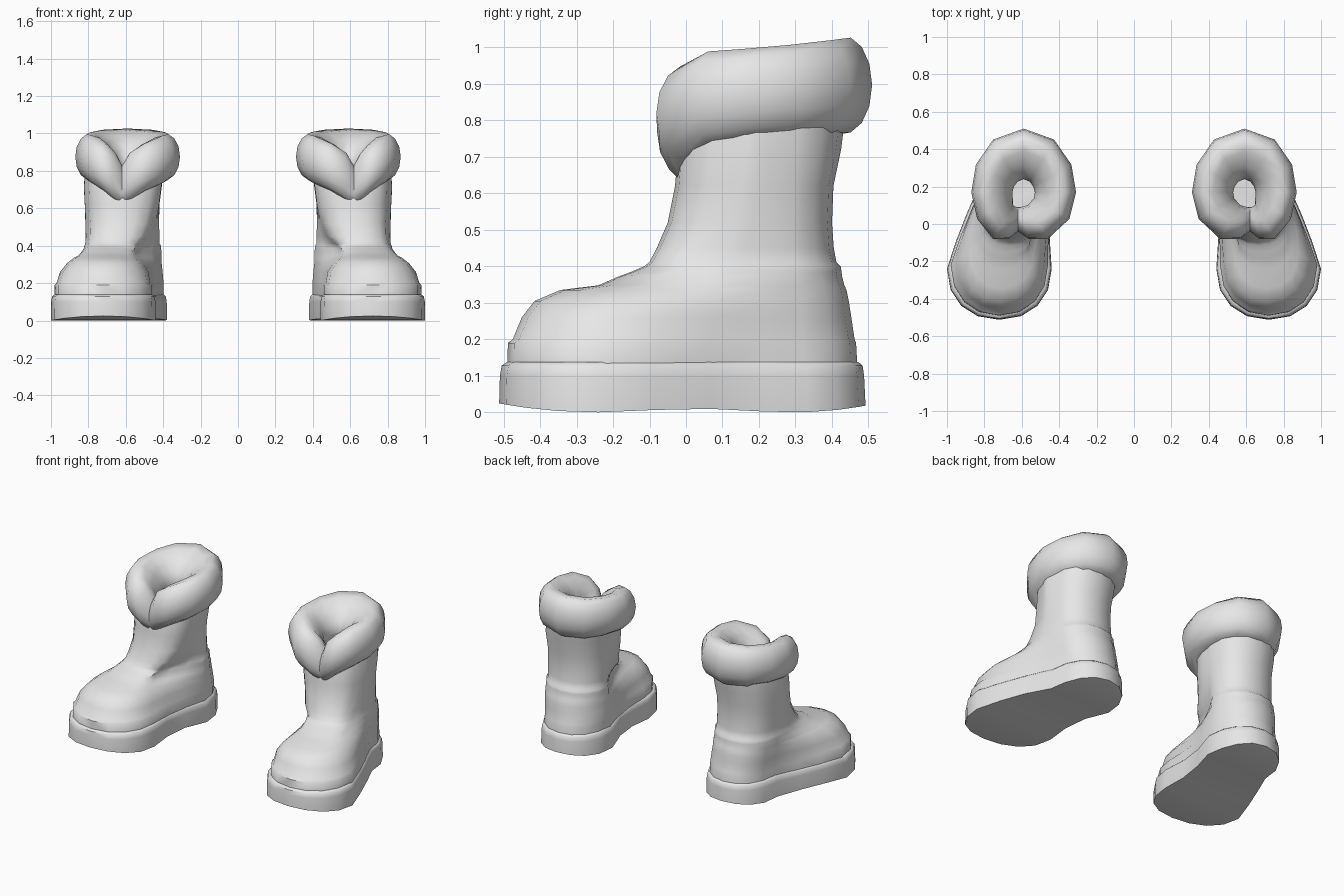
import bpy, bmesh, math

cube = bpy.data.objects.get("Cube")
if cube:
    bpy.data.objects.remove(cube, do_unlink=True)

GREY = (0.8, 0.8, 0.8, 1.0)
mat = bpy.data.materials.new("light_grey")
mat.use_nodes = True
mat.diffuse_color = GREY
mat.node_tree.nodes["Principled BSDF"].inputs["Base Color"].default_value = GREY

HEEL_Y = 0.22   # y of the heel arc's centre
ARC = 8         # segments per half arc
SIDE = 2        # extra points along each side


def spow(v, p):
    return math.copysign(abs(v) ** p, v)


def outline(z, hx, hr, yb, tx, tr, ty, yf, waist=0.0):
    """Foot outline: heel arc, inner side, toe arc, outer side."""
    heel, toe = [], []
    for i in range(ARC + 1):
        a = math.pi * i / ARC
        c, s = spow(math.cos(a), 0.92), spow(math.sin(a), 0.92)
        heel.append((hx + hr * c, HEEL_Y + (yb - HEEL_Y) * s))
        toe.append((tx - tr * c, ty - (ty - yf) * s))

    def between(p, q, inset):
        pts = []
        for i in range(1, SIDE + 1):
            t = i / (SIDE + 1)
            pts.append((p[0] + (q[0] - p[0]) * t + inset, p[1] + (q[1] - p[1]) * t))
        return pts

    ring = heel + between(heel[-1], toe[0], waist) + toe + between(toe[-1], heel[0], 0.01)
    return [(x, y, z) for x, y in ring]


def loft(name, rings, side, closed=False, caps=(), angle=45):
    """Skin a row of rings; side = -1 mirrors it to the right foot."""
    bm = bmesh.new()
    rows = [[bm.verts.new((x * side, y, z)) for x, y, z in r] for r in rings]
    n = len(rows[0])
    pairs = list(zip(rows, rows[1:]))
    if closed:
        pairs.append((rows[-1], rows[0]))
    for a, b in pairs:
        for i in range(n):
            j = (i + 1) % n
            bm.faces.new((a[i], a[j], b[j], b[i]))
    # caps are strips running from heel to toe
    for r in caps:
        mid = ARC // 2
        for k in range(n // 2):
            quad = [rows[r][(mid + d) % n] for d in (k, k + 1, -k - 1, -k)]
            bm.faces.new(list(dict.fromkeys(quad)))
    bmesh.ops.recalc_face_normals(bm, faces=bm.faces)
    mesh = bpy.data.meshes.new(name)
    bm.to_mesh(mesh)
    bm.free()
    mesh.materials.append(mat)
    ob = bpy.data.objects.new(name, mesh)
    bpy.context.collection.objects.link(ob)
    bpy.ops.object.select_all(action="DESELECT")
    ob.select_set(True)
    bpy.context.view_layer.objects.active = ob
    bpy.ops.object.shade_smooth_by_angle(angle=math.radians(angle))
    return ob


def sole_bottom(y):
    """Toe spring, raised arch and rounded heel."""
    if y < -0.25:
        return 0.024 * ((-0.25 - y) / 0.26) ** 2
    if y > 0.3:
        return 0.018 * ((y - 0.3) / 0.19) ** 2
    return 0.01 * math.sin(math.pi * (y + 0.25) / 0.55) ** 2


# z, heel x, heel half width, back y, toe x, toe half width, toe centre y, front y
SOLE = [
    (0.000, .60, .220, .492, .72, .280, -.24, -.512),
    (0.100, .60, .219, .488, .72, .279, -.24, -.510),
    (0.128, .60, .214, .484, .72, .274, -.24, -.505),
    (0.138, .60, .204, .472, .72, .262, -.24, -.490),
]
UPPER = [
    (.120, .600, .202, .470, .720, .260, -.22, -.490),
    (.190, .600, .202, .466, .720, .260, -.22, -.488),
    (.200, .600, .202, .462, .720, .250, -.22, -.475),
    (.260, .605, .202, .453, .715, .236, -.20, -.450),
    (.305, .610, .202, .446, .712, .203, -.18, -.415),
    (.335, .610, .202, .440, .708, .170, -.15, -.345),
    (.348, .612, .202, .434, .700, .152, -.10, -.240),
    (.372, .612, .202, .428, .690, .137, -.08, -.185),
    (.385, .612, .201, .426, .680, .136, -.04, -.150),
    (.400, .612, .200, .424, .670, .140, .00, -.115),
    (.412, .613, .193, .412, .660, .146, .02, -.100),
    (.450, .613, .193, .405, .640, .162, .05, -.080),
    (.520, .615, .193, .400, .625, .177, .10, -.050),
    (.620, .615, .195, .404, .615, .193, .12, -.030),
    (.720, .612, .205, .425, .610, .200, .13, -.022),
    (.800, .605, .205, .435, .605, .195, .13, .010),
]
# angle from front, crest radius, outer and inner thickness, height, half height
CUFF = [
    (0, .145, .065, .065, .720, .110),
    (12, .170, .085, .090, .770, .130),
    (30, .195, .095, .115, .820, .130),
    (60, .200, .085, .135, .862, .130),
    (90, .200, .080, .140, .875, .125),
    (120, .210, .085, .150, .885, .125),
    (150, .245, .080, .180, .893, .130),
    (180, .265, .075, .195, .897, .133),
]


def cuff_section(deg, crest, outer, inner, z, half, steps=14):
    """Fat rolled collar section in the plane through the boot's axis."""
    a = math.radians(deg)
    pts = []
    for i in range(steps):
        t = math.tau * i / steps
        c, s = math.cos(t), math.sin(t)
        r = crest + (outer if c > 0 else inner) * c
        drop = 0.05 * max(0.0, -c)
        cx = 0.59 + 0.03 * max(0.0, math.cos(a)) ** 4
        pts.append((cx + r * math.sin(a), 0.17 - r * math.cos(a), z + half * s - drop))
    return pts


for side, label in ((1, "left"), (-1, "right")):
    # thick sole with a shaped underside
    rings = [outline(*row, waist=0.03) for row in SOLE]
    rings[0] = [(x, y, sole_bottom(y)) for x, y, z in rings[0]]
    loft(label + "_sole", rings, side, caps=(0, -1))
    # foot, toe cap and shaft in one skin
    rings = [outline(*row, waist=0.03 * max(0, 1 - row[0] / 0.5)) for row in UPPER]
    loft(label + "_upper", rings, side, angle=50)
    # rolled collar with a notch at the front
    ring_rows = CUFF + [(-r[0],) + r[1:] for r in CUFF[-2:0:-1]]
    loft(label + "_cuff", [cuff_section(*r) for r in ring_rows], side, closed=True, angle=60)
